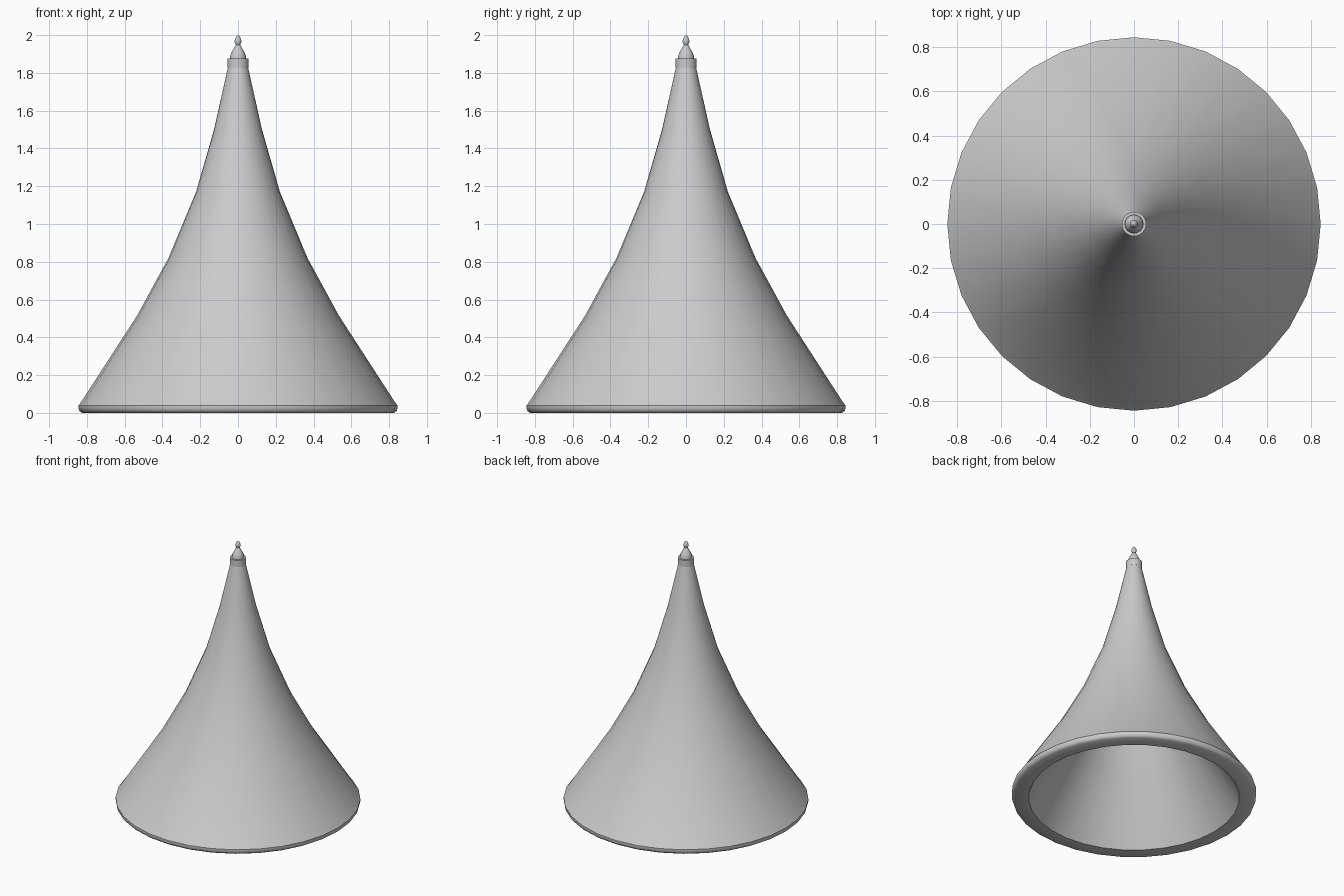
import bpy, bmesh, math
from mathutils import Matrix

if "Cube" in bpy.data.objects:
    bpy.data.objects.remove(bpy.data.objects["Cube"])


def lathe(name, profile, segs=32, angle=40):
    """Spin an (r, z) profile around z; points with r = 0 close the ends."""
    bm = bmesh.new()
    verts = [bm.verts.new((r, 0, z)) for r, z in profile]
    edges = [bm.edges.new(p) for p in zip(verts, verts[1:])]
    bmesh.ops.spin(bm, geom=verts + edges, cent=(0, 0, 0), axis=(0, 0, 1),
                   angle=2 * math.pi, steps=segs, use_duplicate=False)
    bmesh.ops.remove_doubles(bm, verts=bm.verts, dist=1e-4)
    bmesh.ops.recalc_face_normals(bm, faces=bm.faces)
    me = bpy.data.meshes.new(name)
    bm.to_mesh(me)
    bm.free()
    ob = bpy.data.objects.new(name, me)
    bpy.context.collection.objects.link(ob)
    bpy.ops.object.select_all(action='DESELECT')
    ob.select_set(True)
    bpy.context.view_layer.objects.active = ob
    bpy.ops.object.shade_smooth_by_angle(angle=math.radians(angle))
    return ob


# Hollow flared roof: inner wall from the peak down, rounded rim, outer wall up
inner = [(0, 1.58), (0.045, 1.46), (0.135, 1.13), (0.275, 0.78),
         (0.445, 0.465), (0.728, 0.0)]
rim = [(0.825, 0.0), (0.84, 0.01), (0.845, 0.025), (0.845, 0.04), (0.832, 0.055)]
outer = [(0.533, 0.517), (0.368, 0.82), (0.222, 1.17), (0.127, 1.5),
         (0.053, 1.83), (0, 1.83)]
lathe("roof_cone", inner + rim + outer)

# Collar around the peak
lathe("collar", [(0, 1.825), (0.055, 1.825), (0.055, 1.875), (0, 1.875)])

# Finial: flared foot, thin neck and pointed bud
lathe("finial", [(0, 1.87), (0.042, 1.87), (0.042, 1.89), (0.032, 1.913),
                 (0.021, 1.932), (0.014, 1.945), (0.011, 1.948), (0.017, 1.96),
                 (0.018, 1.97), (0.014, 1.984), (0.007, 1.995), (0, 2.0)])
